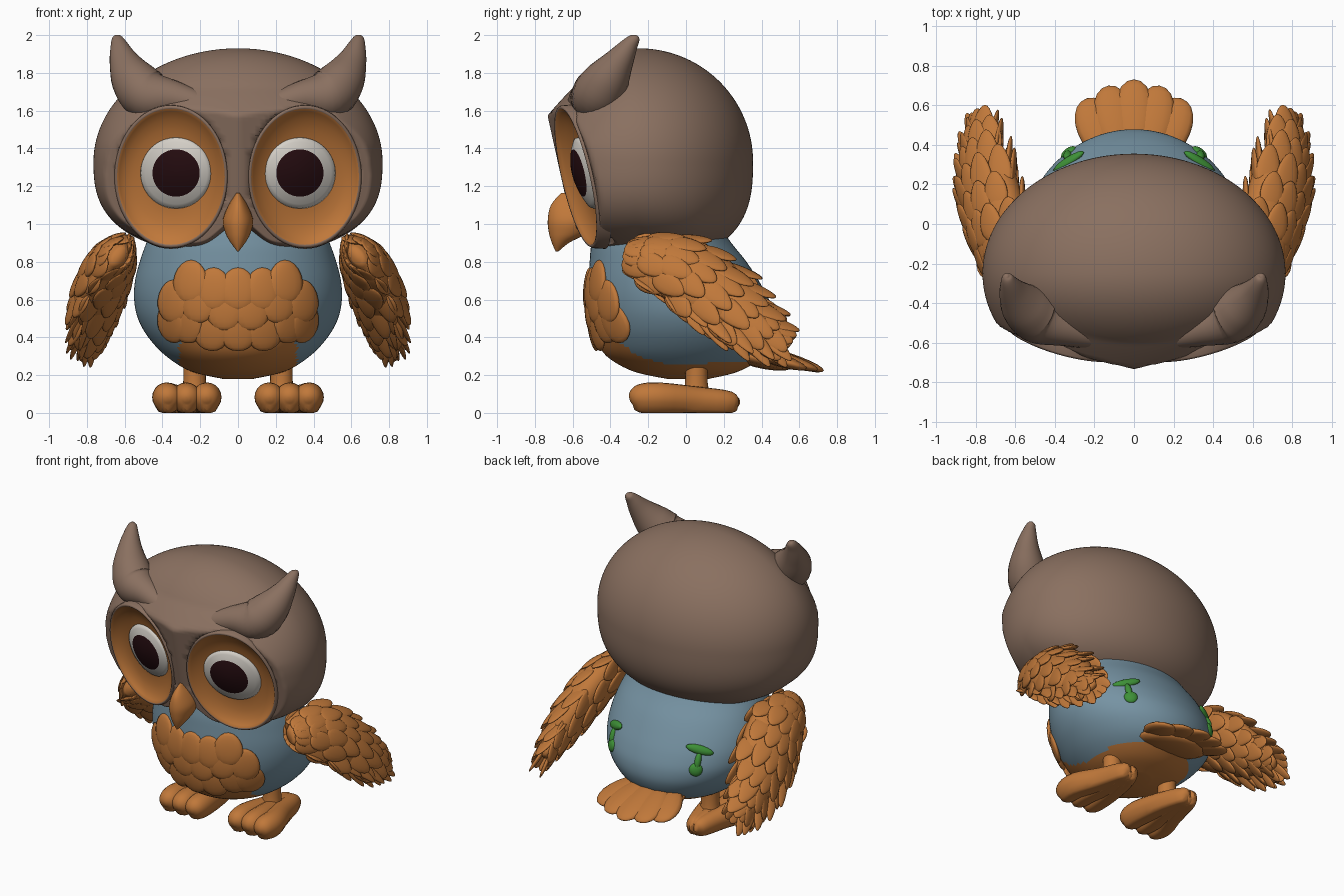
import bpy, bmesh, math, random
from mathutils import Vector, Matrix

if "Cube" in bpy.data.objects:
    bpy.data.objects.remove(bpy.data.objects["Cube"])

random.seed(4)
V = Vector


def material(name, rgb):
    m = bpy.data.materials.new(name)
    lin = [((c / 255 + 0.055) / 1.055) ** 2.4 for c in rgb]
    m.diffuse_color = (*lin, 1)
    m.use_nodes = True
    m.node_tree.nodes["Principled BSDF"].inputs["Base Color"].default_value = m.diffuse_color
    return m


BROWN = material("brown plumage", (138, 112, 96))
ORANGE = material("orange feather", (192, 120, 58))
BLUE = material("blue body", (118, 147, 163))
WHITE = material("eye white", (212, 207, 199))
DARK = material("dark pupil", (37, 12, 16))
GREEN = material("green patch", (62, 145, 55))


def finish(bm, name, *mats):
    bmesh.ops.recalc_face_normals(bm, faces=bm.faces)
    for f in bm.faces:
        f.smooth = True
    me = bpy.data.meshes.new(name)
    bm.to_mesh(me)
    bm.free()
    for m in mats:
        me.materials.append(m)
    ob = bpy.data.objects.new(name, me)
    bpy.context.collection.objects.link(ob)
    return ob


def spline(pts, t):
    """Catmull-Rom sample, t in 0..1, over tuples of any length."""
    k = t * (len(pts) - 1)
    i = min(int(k), len(pts) - 2)
    u = k - i
    a, b, c, d = (pts[max(0, min(len(pts) - 1, i + j))] for j in (-1, 0, 1, 2))
    return [q + .5 * u * (r - p + u * (2 * p - 5 * q + 4 * r - s + u * (3 * (q - r) + s - p)))
            for p, q, r, s in zip(a, b, c, d)]


def loft(bm, rings):
    """Skin a list of closed point rings and cap the ends."""
    vs = [[bm.verts.new(p) for p in r] for r in rings]
    n = len(vs[0])
    faces = []
    for a, b in zip(vs, vs[1:]):
        faces.append([bm.faces.new((a[i], a[(i + 1) % n], b[(i + 1) % n], b[i])) for i in range(n)])
    bm.faces.new(vs[0])
    bm.faces.new(vs[-1])
    return faces


def stack(bm, prof, steps, n=48):
    """Horizontal oval rings: (z, y front, y back, half width)."""
    rings = []
    for k in range(steps + 1):
        z, y0, y1, rx = spline(prof, k / steps)
        rings.append([(rx * math.cos(a), (y0 + y1) / 2 + (y1 - y0) / 2 * math.sin(a), z)
                      for a in (math.tau * i / n for i in range(n))])
    loft(bm, rings)


def tube(bm, pts, steps=20, n=20):
    """Round sweep through (x, y, z, radius)."""
    rings = []
    for k in range(steps + 1):
        t = k / steps
        p = spline(pts, t)
        tan = V(spline(pts, min(1, t + .02))[:3]) - V(spline(pts, max(0, t - .02))[:3])
        side = tan.cross(V((0.3, 1, .2))).normalized() if abs(tan.normalized().y) < .8 \
            else tan.cross(V((0, 0, 1))).normalized()
        up = side.cross(tan).normalized()
        rings.append([V(p[:3]) + max(p[3], .003) * (side * math.cos(a) + up * math.sin(a))
                      for a in (math.tau * i / n for i in range(n))])
    loft(bm, rings)


def petal(bm, c, along, normal, L, W, T, taper=0.0):
    """Flattened feather: half length L, half width W, half thickness T."""
    along = along.normalized()
    side = along.cross(normal).normalized()
    normal = side.cross(along)
    vs = bmesh.ops.create_uvsphere(bm, u_segments=14, v_segments=10, radius=1)["verts"]
    for v in vs:
        x, y, z = v.co.x, v.co.z, v.co.y
        v.co = c + side * (x * W * (1 - taper * y)) + along * (y * L) + normal * (z * T)


# Body: egg shape leaning back, orange underside and belly
BODY = [(.18, -.10, .12, .08), (.22, -.28, .28, .25), (.30, -.42, .41, .38), (.40, -.48, .47, .475),
        (.50, -.505, .475, .53), (.60, -.515, .44, .55), (.70, -.515, .385, .545), (.80, -.51, .32, .52),
        (.90, -.50, .24, .485), (1.0, -.47, .17, .44), (1.1, -.38, .1, .3)]
bm = bmesh.new()
stack(bm, BODY, 60, 96)
for f in bm.faces:
    c = f.calc_center_median()
    if abs(c.x) < .31 and ((c.y < 0 and c.z < .7) or c.z < .27):
        f.material_index = 1
finish(bm, "body", BLUE, ORANGE)


def on_body(x, z, sgn):
    """Point, downward direction and outward normal on the body."""
    def at(zz):
        k = next(i for i in range(len(BODY) - 1) if zz <= BODY[i + 1][0])
        a, b = BODY[k], BODY[k + 1]
        u = (zz - a[0]) / (b[0] - a[0])
        _, y0, y1, rx = [p + (q - p) * u for p, q in zip(a, b)]
        cy, ry = (y0 + y1) / 2, (y1 - y0) / 2
        y = cy + sgn * ry * math.sqrt(max(.02, 1 - (x / rx) ** 2))
        return V((x, y, zz)), V((x / rx ** 2, (y - cy) / ry ** 2, 0)).normalized()
    p, n = at(z)
    return p, at(z - .04)[0] - at(z + .04)[0], n


# Belly feathers: three scalloped rows
bm = bmesh.new()
for z, xs in ((.46, (0, -.14, .14, -.27, .27, -.35, .35)), (.57, (-.07, .07, -.21, .21, -.34, .34)),
              (.675, (0, -.13, .13, -.25, .25))):
    for x in xs:
        p, d, n = on_body(x, z + (.02 if abs(x) > .2 else -.02), -1)
        petal(bm, p + n * .004, d.normalized() + n * .07, n, .115, .1, .025, -.1)
finish(bm, "belly_feathers", ORANGE)

# Green patches on the back
bm = bmesh.new()
for s in (1, -1):
    for x, z, L, W in ((.33, .655, .03, .095), (.335, .585, .06, .022), (.33, .53, .045, .045)):
        p, d, n = on_body(s * x, z, 1)
        petal(bm, p, d, n, L, W, .022)
finish(bm, "back_patches", GREEN)

# Tail: fan of rounded feathers
bm = bmesh.new()
for a, L, y in ((0, .205, .535), (-.28, .19, .52), (.28, .19, .52), (-.55, .17, .48), (.55, .17, .48)):
    petal(bm, V((.36 * math.sin(a), y, .285)), V((math.sin(a) * .6, 1, -.32)), V((0, .3, 1)),
          L, .1, .035, -.15)
petal(bm, V((0, .38, .29)), V((0, 1, -.25)), V((0, .25, 1)), .19, .24, .05)
finish(bm, "tail", ORANGE)


# Head: rounded shell, flattened onto two tilted eye planes
def plane_y(x, z):
    return -.578 + .26 * (abs(x) - .345) - .22 * (z - 1.26)


def eye_r(x, z):
    return math.hypot((abs(x) - .355) / .285, (z - 1.25) / .36)


bm = bmesh.new()
bmesh.ops.create_uvsphere(bm, u_segments=160, v_segments=96, radius=1)
for v in bm.verts:
    x, y, z = v.co
    if z < 0:  # fuller lower half
        f = (abs(z) ** 2.7 + math.hypot(x, y) ** 2.7) ** (-1 / 2.7)
        x, y, z = x * f, y * f, z * f
    low = .475 + .05 * min(1, max(0, y * 2))
    z = 1.33 + z * (.6 if z > 0 else low)
    front = .46 + .14 * min(1, max(0, (1.72 - z) / .3))
    x, y = x * .765, -.25 + y * (.605 if y > 0 else front)
    if z < 1.1 and y < -.1:  # raised chin between the eyes
        z += .13 * math.exp(-(x / .13) ** 2) * min(1, (-.1 - y) / .2) * min(1, (1.1 - z) / .15)
    v.co = (x, max(y, plane_y(x, z) + (.1 if eye_r(x, z) < 1.0 else .004)), z)
finish(bm, "head", BROWN)

# Ear tufts running down into the brows
bm = bmesh.new()
for s in (1, -1):
    tube(bm, [(s * x, y, z, r) for x, y, z, r in (
        (.04, -.62, 1.5, .03), (.16, -.575, 1.61, .06), (.33, -.53, 1.665, .09), (.47, -.475, 1.68, .135),
        (.55, -.42, 1.76, .122), (.603, -.355, 1.86, .08), (.63, -.30, 1.945, .046),
        (.64, -.268, 1.985, .026), (.64, -.26, 1.998, .006))], 40, 24)
finish(bm, "ear_tufts", BROWN)

# Eyes: lip, dished orange disc, domed white and pupil
N = 64
for s, side in ((1, "right"), (-1, "left")):
    bm = bmesh.new()
    rings = []
    for r, d in ((1.06, .06), (1.05, .0), (1.03, -.012), (1.0, -.01), (.96, .005),
                 (.85, .03), (.7, .05), (.5, .06), (.05, .06)):
        ring = []
        for i in range(N):
            a = math.tau * i / N
            x, z = .355 + .285 * r * math.cos(a), 1.25 + .36 * r * math.sin(a)
            ring.append((s * x, plane_y(x, z) + d, z))
        rings.append(ring)
    for k, band in enumerate(loft(bm, rings)):
        for f in band:
            f.material_index = 0 if k < 3 else 1
    bm.faces.ensure_lookup_table()
    bm.faces.remove(bm.faces[-2])  # open back
    finish(bm, side + "_eye_disc", BROWN, ORANGE)

    bm = bmesh.new()
    rings = []
    for r in (.19, .185, .165, .145, .125, .09, .05, .01):
        d = .065 if r == .19 else .045 - .055 * (1 - (r / .185) ** 2)
        ring = []
        for i in range(N):
            a = math.tau * i / N
            x, z = .328 + r * math.cos(a), 1.27 + r * math.sin(a)
            ring.append((s * x, plane_y(x, z) + d, z))
        rings.append(ring)
    for k, band in enumerate(loft(bm, rings)):
        for f in band:
            f.material_index = int(k > 3)
    bm.faces.ensure_lookup_table()
    bm.faces[-1].material_index = 1
    finish(bm, side + "_eyeball", WHITE, DARK)

# Beak
bm = bmesh.new()
stack(bm, [(1.165, -.66, -.62, .008), (1.10, -.715, -.5, .05), (1.02, -.732, -.48, .08),
           (.95, -.725, -.53, .066), (.90, -.71, -.62, .038), (.855, -.69, -.675, .004)], 24, 32)
finish(bm, "beak", ORANGE)

# Legs and three-toed feet with flat soles
for s, side in ((1, "right"), (-1, "left")):
    bm = bmesh.new()
    stack(bm, [(.08, -.02, .13, .07), (.16, -.005, .115, .06), (.28, -.005, .115, .06)], 6, 24)
    for v in bm.verts:
        v.co.x += s * .23
    for tx in (.167, .272, .372):
        mid = .25 + (tx - .27) * .6
        tube(bm, [(s * x, y, z, r) for x, y, z, r in (
            (.25, .27, .06, .02), (.25 + (tx - .27) * .2, .23, .06, .056), (mid, .05, .07, .07),
            (tx, -.13, .082, .078), (tx, -.23, .082, .074), (tx, -.28, .075, .05), (tx, -.298, .07, .012))])
    for v in bm.verts:
        v.co.z = max(v.co.z, .012) - .012 if v.co.z < .03 else v.co.z
    finish(bm, side + "_foot", ORANGE)

# Wings: thick flattened core covered in overlapping feathers
SPINE = [(.625, -.31, .83, .05), (.66, -.2, .815, .14), (.695, 0, .745, .20), (.74, .2, .60, .185),
         (.765, .38, .465, .11), (.765, .50, .385, .03)]
for s, side in ((1, "right"), (-1, "left")):
    bm = bmesh.new()

    def frame(t):
        p = spline(SPINE, t)
        tan = V(spline(SPINE, min(1, t + .03))[:3]) - V(spline(SPINE, max(0, t - .03))[:3])
        tan.normalize()
        d = V((.52, -.38, -.75))
        d = (d - tan * d.dot(tan)).normalized()
        n = tan.cross(d)
        n = n if n.x > 0 else -n
        return V(p[:3]), tan, d, n, p[3]

    flip = Matrix.Diagonal((s, 1, 1))
    rings = []
    for k in range(21):
        c, tan, d, n, h = frame(k / 20)
        rings.append([flip @ (c + d * (h * math.cos(a)) + n * (h * .62 * math.sin(a)))
                      for a in (math.tau * i / 24 for i in range(24))])
    loft(bm, rings)
    for row in range(8):
        t = .14 + .105 * row
        c, tan, d, n, h = frame(t)
        for j in range(5):
            v = -.88 + .44 * j + (.1 if row % 2 else -.06)
            for face in (1, -1):
                q = c + d * (h * v) + n * (face * h * .62 * math.sqrt(max(0, 1 - v * v)))
                nn = n * face + d * v * .9
                al = tan + d * (v * .22 + random.uniform(-.06, .06)) + nn * .1
                petal(bm, flip @ (q + tan * .02), flip @ al, flip @ nn,
                      .1 + .02 * (row > 3), .062, .016, .25)
    # long trailing feathers along the lower edge
    for t, L in ((.5, .13), (.6, .15), (.7, .15), (.8, .14), (.9, .12)):
        c, tan, d, n, h = frame(t)
        for off in (-.03, .03):
            petal(bm, flip @ (c + d * h * .92 + tan * .05 + n * off), flip @ (tan + d * .3 + n * off * 3),
                  flip @ n, L, .045, .014, .3)
    finish(bm, side + "_wing", ORANGE)
